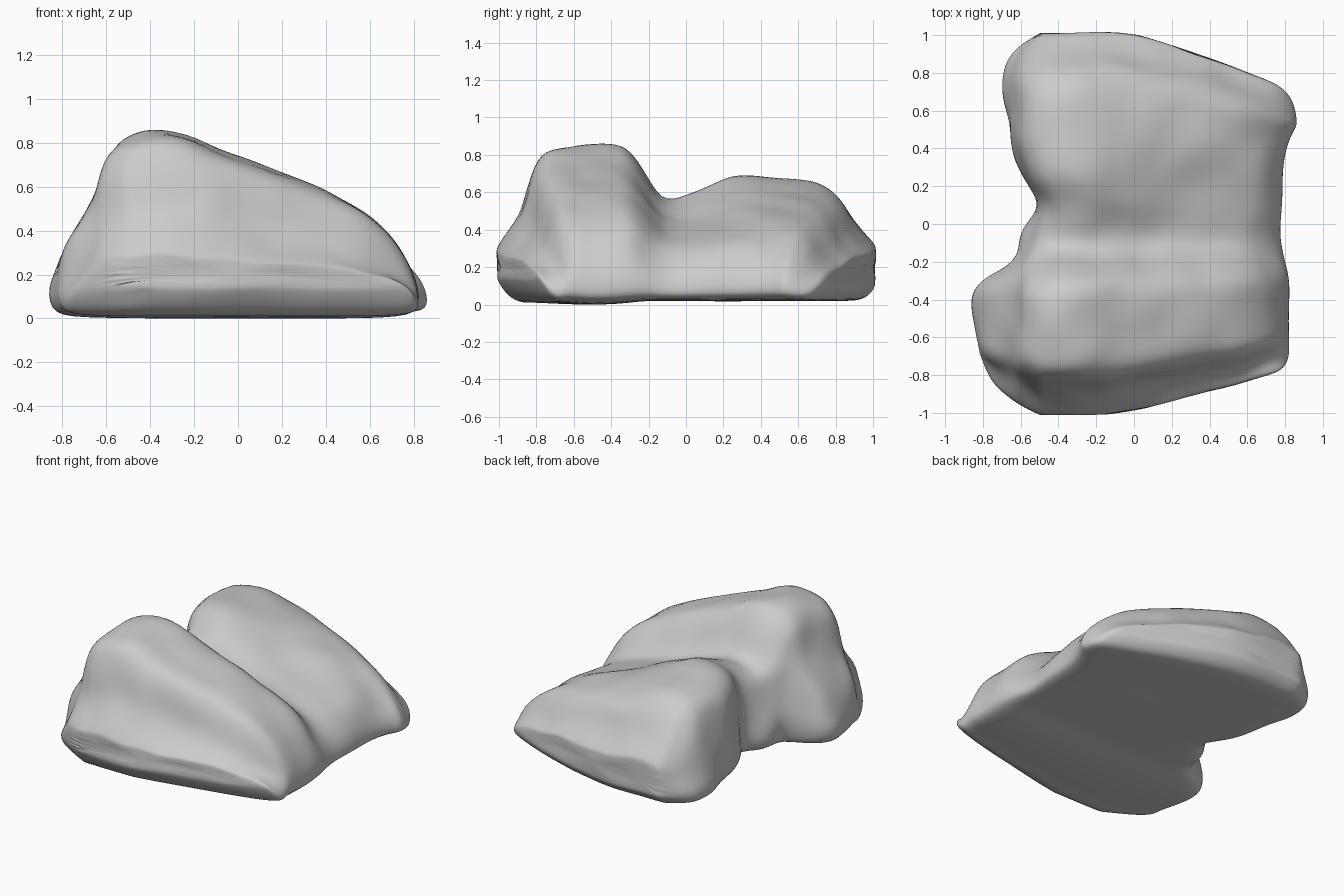
import bpy, bmesh
from math import exp
from mathutils import Vector, noise

cube = bpy.data.objects.get("Cube")
if cube:
    bpy.data.objects.remove(cube, do_unlink=True)

stone = bpy.data.materials.new("grey_stone")
stone.use_nodes = True
stone.diffuse_color = (0.6, 0.6, 0.6, 1)
stone.node_tree.nodes["Principled BSDF"].inputs["Base Color"].default_value = (0.6, 0.6, 0.6, 1)

# Slices from front to back: y, foot height, top height, left foot x, left brow x, right foot x
SLICES = [
    (-1.01, 0.13, 0.30, -0.72, -0.64, 0.78),
    (-0.95, 0.04, 0.39, -0.78, -0.66, 0.82),
    (-0.88, 0.01, 0.50, -0.81, -0.66, 0.83),
    (-0.84, 0.01, 0.66, -0.83, -0.66, 0.83),
    (-0.79, 0.01, 0.84, -0.84, -0.66, 0.83),
    (-0.62, 0.00, 0.86, -0.86, -0.65, 0.83),
    (-0.44, 0.00, 0.88, -0.89, -0.64, 0.83),
    (-0.31, 0.01, 0.87, -0.83, -0.63, 0.83),
    (-0.22, 0.02, 0.71, -0.64, -0.60, 0.81),
    (-0.13, 0.02, 0.57, -0.61, -0.57, 0.79),
    (-0.02, 0.02, 0.58, -0.61, -0.53, 0.78),
    (0.10, 0.02, 0.64, -0.47, -0.46, 0.79),
    (0.24, 0.02, 0.71, -0.61, -0.58, 0.80),
    (0.42, 0.02, 0.71, -0.65, -0.63, 0.80),
    (0.58, 0.02, 0.68, -0.67, -0.63, 0.83),
    (0.72, 0.02, 0.66, -0.71, -0.64, 0.87),
    (0.82, 0.02, 0.60, -0.71, -0.64, 0.87),
    (0.89, 0.02, 0.47, -0.70, -0.63, 0.86),
    (0.96, 0.03, 0.38, -0.68, -0.62, 0.84),
    (1.01, 0.09, 0.32, -0.62, -0.56, 0.78),
]
# Sloping crest: fraction along the width, fraction of the height
CREST = [(0, .62), (.03, .87), (.10, .95), (.20, 1), (.32, .93), (.45, .83),
         (.60, .75), (.74, .65), (.86, .53), (.94, .37), (.99, .20)]


def section(y, foot, top, left, brow, right):
    """One closed slice: left cliff, crest, right toe, flat base."""
    height = top - foot
    pts = [(left + 0.12, foot), (left + 0.02, foot + 0.03 * top),
           (left, foot + 0.2 * height), (left * .6 + brow * .4, foot + 0.42 * height)]
    pts += [(brow + (right - brow) * s, foot + height * h) for s, h in CREST]
    pts += [(right, foot + 0.06 * top), (right - 0.05, foot), (0.35, foot), (-0.15, foot)]
    return [Vector((x, y, z)) for x, z in pts]


def weather(p):
    """Run the end walls obliquely, hollow the rear slope, roughen the stone."""
    power, taper = (1.1, 0.22) if p.y < 0 else (1.5, 0.29)
    squeeze = taper * (max(0, p.x + 0.15) / 0.95) ** power
    squeeze += 0.55 * max(0, -0.5 - p.x)
    q = Vector((p.x, p.y * (1 - squeeze * min(1, abs(p.y) / 0.8)), p.z))
    hollow = exp(-((q.x - 0.3) / 0.35) ** 2 - ((q.y - 0.2) / 0.2) ** 2)
    q.z *= 1 - 0.1 * hollow
    return q + 0.015 * min(1, p.z / 0.2) * noise.noise_vector(q * 4.5)


# Boulder body
bm = bmesh.new()
sections = [section(*s) for s in SLICES]
rings = [[bm.verts.new(p) for p in pts] for pts in sections]
n = len(rings[0])


def bridge(a, b):
    for i in range(n):
        j = (i + 1) % n
        bm.faces.new((a[i], a[j], b[j], b[i]))


for a, b in zip(rings, rings[1:]):
    bridge(a, b)

# Flat end walls, each with a smaller loop inside the last slice
for ring in (rings[0], rings[-1]):
    middle = sum((v.co for v in ring), Vector()) / n
    inner = [bm.verts.new(middle.lerp(v.co, 0.8)) for v in ring]
    bridge(ring, inner)
    bm.faces.new(inner)
bmesh.ops.recalc_face_normals(bm, faces=bm.faces)
mesh = bpy.data.meshes.new("boulder")
bm.to_mesh(mesh)
bm.free()
mesh.materials.append(stone)
boulder = bpy.data.objects.new("boulder", mesh)
bpy.context.collection.objects.link(boulder)
bpy.context.view_layer.objects.active = boulder
boulder.select_set(True)

# Round the block, then weather the rounded surface
subsurf = boulder.modifiers.new("Rounding", "SUBSURF")
subsurf.levels = subsurf.render_levels = 2
bpy.ops.object.modifier_apply(modifier=subsurf.name)
for v in boulder.data.vertices:
    v.co = weather(v.co)
bpy.ops.object.shade_smooth_by_angle(angle=1.0)
